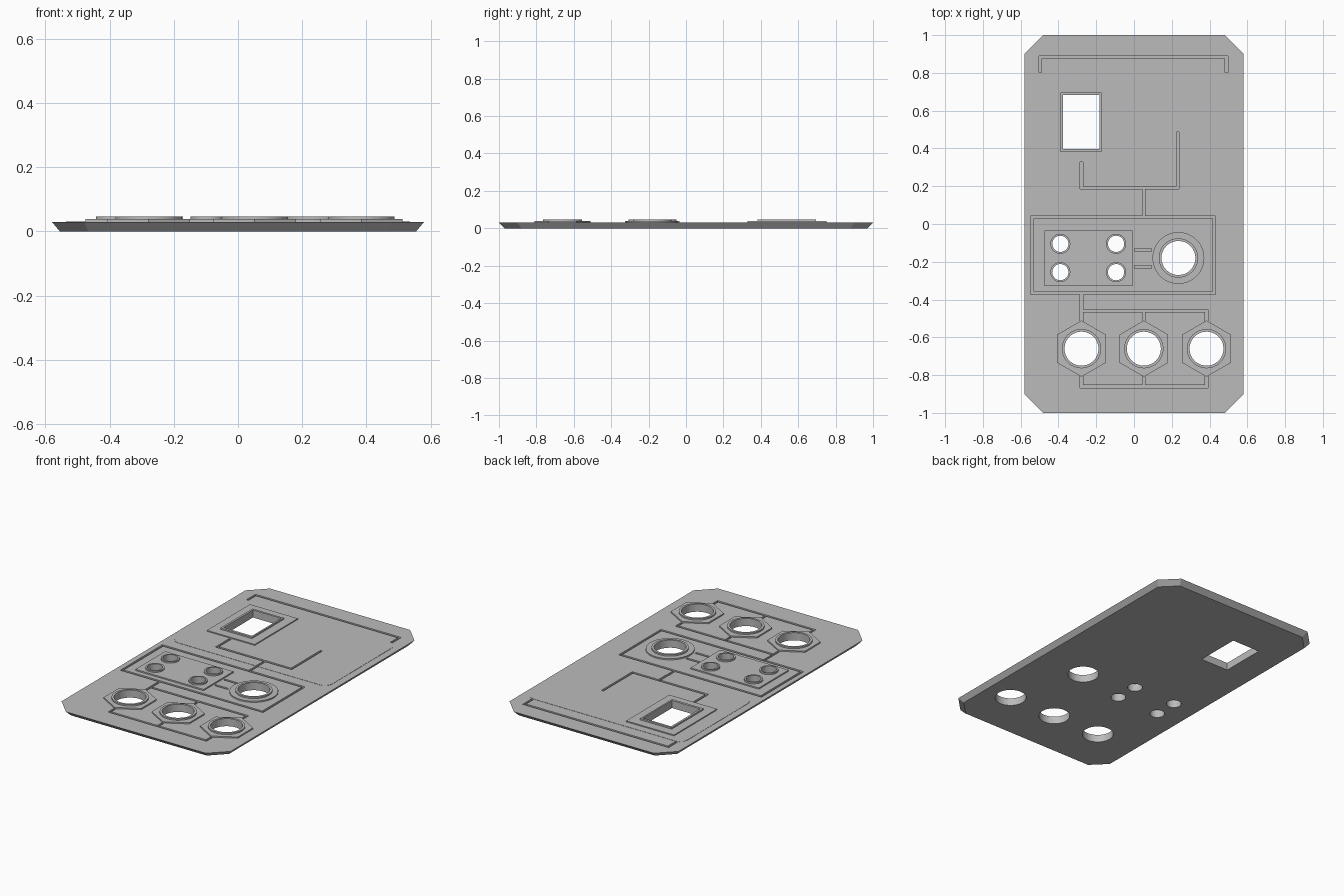
import bpy, bmesh
from math import cos, sin, pi

cube = bpy.data.objects.get("Cube")
if cube:
    bpy.data.objects.remove(cube)

grey = bpy.data.materials.new("plain_grey")
grey.use_nodes = True
grey.diffuse_color = (0.5, 0.5, 0.5, 1)
grey.node_tree.nodes["Principled BSDF"].inputs["Base Color"].default_value = (0.5, 0.5, 0.5, 1)


# Outline helpers
def rect(x0, x1, y0, y1):
    return [(x0, y0), (x1, y0), (x1, y1), (x0, y1)]


def ngon(x, y, r, n, turn=0.0):
    return [(x + r * cos(turn + 2 * pi * i / n), y + r * sin(turn + 2 * pi * i / n)) for i in range(n)]


def chamfered(w, d, c):
    return [(w - c, -d), (w, c - d), (w, d - c), (w - c, d),
            (c - w, d), (-w, d - c), (-w, c - d), (c - w, -d)]


def rounded(x0, x1, y0, y1, r, steps=6):
    corners = [(x1 - r, y1 - r), (x0 + r, y1 - r), (x0 + r, y0 + r), (x1 - r, y0 + r)]
    return [(cx + r * cos((k + i / steps) * pi / 2), cy + r * sin((k + i / steps) * pi / 2))
            for k, (cx, cy) in enumerate(corners) for i in range(steps + 1)]


def add_prism(bm, low, high, z0, z1):
    a = [bm.verts.new((x, y, z0)) for x, y in low]
    b = [bm.verts.new((x, y, z1)) for x, y in high]
    bm.faces.new(a[::-1])
    bm.faces.new(b)
    for i in range(len(a)):
        j = (i + 1) % len(a)
        bm.faces.new((a[i], a[j], b[j], b[i]))


def make(name, prisms):
    bm = bmesh.new()
    for p in prisms:
        add_prism(bm, *p)
    mesh = bpy.data.meshes.new(name)
    bm.to_mesh(mesh)
    bm.free()
    mesh.materials.append(grey)
    obj = bpy.data.objects.new(name, mesh)
    bpy.context.collection.objects.link(obj)
    return obj


def cut(obj, *cutters):
    for c in cutters:
        mod = obj.modifiers.new("cut", "BOOLEAN")
        mod.object, mod.operation, mod.solver, mod.use_self = c, "DIFFERENCE", "EXACT", True
    bpy.context.view_layer.update()
    graph = bpy.context.evaluated_depsgraph_get()
    mesh = bpy.data.meshes.new_from_object(obj.evaluated_get(graph))
    obj.modifiers.clear()
    obj.data = mesh


TOP, STEP, RIM = 0.03, 0.038, 0.047
hex_x, hex_y = (-0.278, 0.052, 0.384), -0.66
dial = (0.235, -0.18)
buttons = [(x, y) for x in (-0.39, -0.095) for y in (-0.105, -0.255)]

# Through holes
hole_shapes = [rect(-0.375, -0.182, 0.397, 0.682), ngon(*dial, 0.09, 48)]
hole_shapes += [ngon(x, hex_y, 0.09, 48) for x in hex_x]
hole_shapes += [ngon(x, y, 0.043, 32) for x, y in buttons]
holes = make("hole_cutter", [(s, s, -0.1, 0.1) for s in hole_shapes])

# Engraved channels as centre lines
mid, left, right = hex_x[1], hex_x[0], hex_x[2]
paths = [
    [(-0.497, 0.81), (-0.497, 0.883), (0.49, 0.883), (0.49, 0.81)],
    [(left, 0.33), (left, 0.192), (0.232, 0.192), (0.232, 0.48)],
    [(mid, 0.192), (mid, 0.035)],
    [(-0.54, 0.035), (0.425, 0.035), (0.425, -0.365), (-0.54, -0.365), (-0.54, 0.035)],
    [(0.01, -0.138), (0.085, -0.138)],
    [(0.01, -0.228), (0.085, -0.228)],
    [(left, -0.365), (left, -0.53)],
    [(left, -0.46), (right, -0.46), (right, -0.53)],
    [(mid, -0.46), (mid, -0.53)],
    [(left, -0.79), (left, -0.86), (right, -0.86), (right, -0.79)],
    [(mid, -0.86), (mid, -0.79)],
]
H = 0.007
channel_prisms = []
for path in paths:
    for (xa, ya), (xb, yb) in zip(path, path[1:]):
        # extend only along corners so that joints close
        s = rect(min(xa, xb) - H, max(xa, xb) + H, min(ya, yb) - H, max(ya, yb) + H)
        channel_prisms.append((s, s, 0.02, 0.06))
channels = make("channel_cutter", channel_prisms)

# Base plate with undercut edges
plate = make("base_plate", [(chamfered(0.555, 0.97, 0.09), chamfered(0.58, 1.0, 0.1), 0, TOP)])
cut(plate, channels, holes)

# Slightly raised upper field
s = rounded(-0.535, 0.535, 0.11, 0.8, 0.05)
field = make("upper_field", [(s, s, 0.029, 0.0315)])
cut(field, channels, holes)


# Stepped bosses and rims around the holes
def boss(name, shape, top):
    cut(make(name, [(shape, shape, 0.015, top)]), holes)


boss("window_surround", rect(-0.443, -0.115, 0.328, 0.75), STEP)
boss("window_rim", rect(-0.388, -0.172, 0.382, 0.695), RIM)
boss("button_panel", rect(-0.475, -0.007, -0.327, -0.035), STEP)
for x, y in buttons:
    boss("button_rim", ngon(x, y, 0.053, 32), RIM)
boss("dial_base", ngon(*dial, 0.137, 48), STEP)
boss("dial_rim", ngon(*dial, 0.104, 48), RIM)
for x in hex_x:
    boss("hexagon_base", ngon(x, hex_y, 0.149, 6, pi / 2), STEP)
    boss("hexagon_rim", ngon(x, hex_y, 0.104, 48), RIM)

for cutter in (holes, channels):
    bpy.data.objects.remove(cutter)
